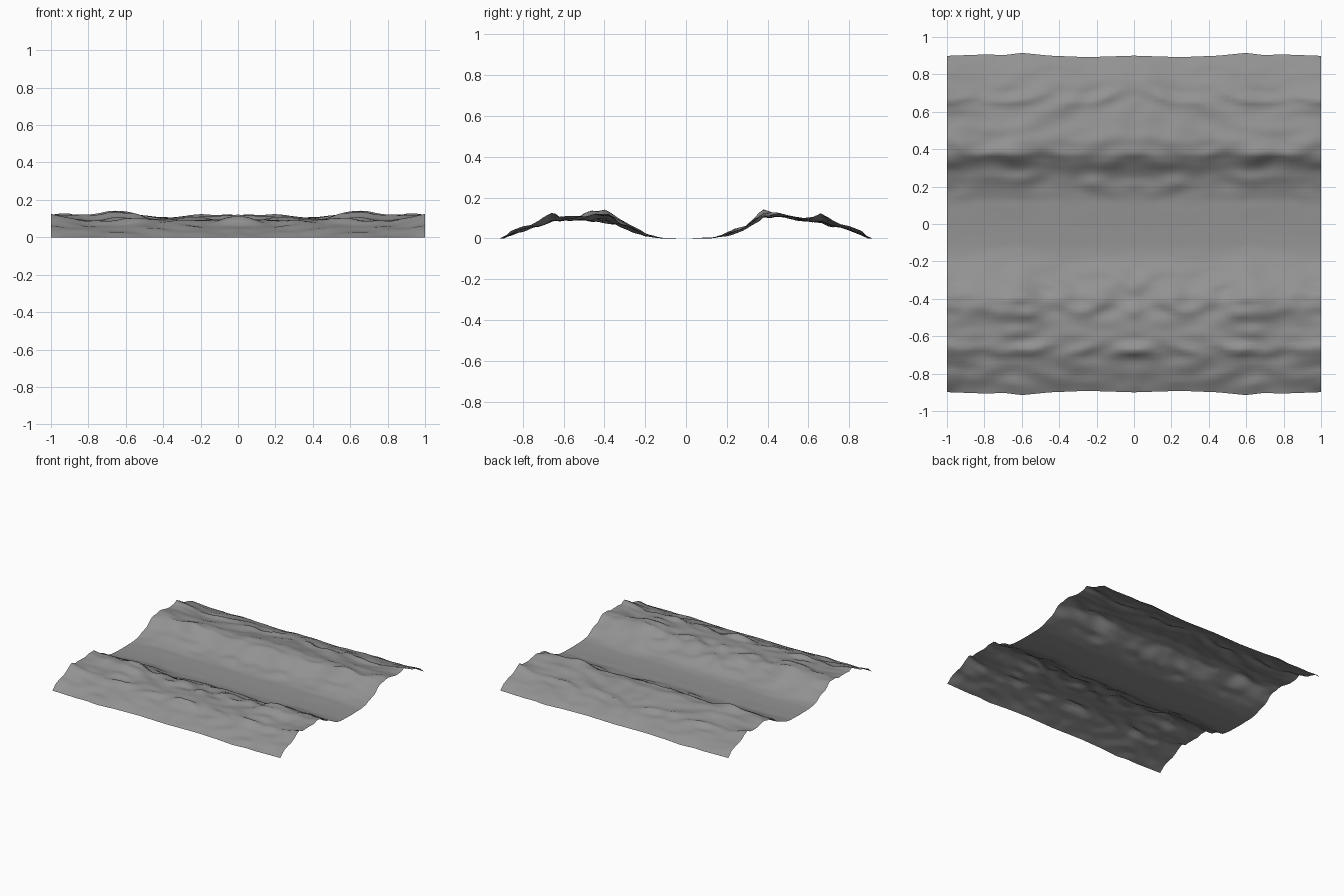
import bpy, bmesh, math
from mathutils import Vector, noise

if "Cube" in bpy.data.objects:
    bpy.data.objects.remove(bpy.data.objects["Cube"])

# Bank cross-sections: (distance from river centre, lowest z, highest z)
FRONT = [(0, 0, 0), (.13, 0, .004), (.2, .010, .024), (.25, .026, .052), (.3, .042, .085),
         (.35, .06, .12), (.39, .074, .142), (.45, .08, .136), (.5, .085, .115),
         (.56, .085, .115), (.62, .08, .105), (.67, .076, .145), (.72, .058, .088),
         (.76, .05, .067), (.8, .034, .06), (.86, .012, .038), (.9, 0, 0)]
BACK = [(0, 0, 0), (.13, 0, .006), (.18, .003, .025), (.24, .02, .053), (.29, .04, .066),
        (.33, .062, .105), (.38, .096, .143), (.45, .1, .13), (.52, .092, .115),
        (.58, .083, .102), (.63, .075, .106), (.67, .066, .145), (.72, .055, .09),
        (.76, .05, .07), (.8, .04, .062), (.86, .018, .038), (.9, 0, 0)]

# How high each ridge stands between its limits, along |x|
INNER_FRONT = [(0, .35), (.25, .25), (.45, .3), (.62, .95), (.8, .65), (1, .7)]
INNER_BACK = [(0, .5), (.2, .55), (.45, .15), (.62, .8), (.8, .5), (1, .55)]
OUTER = [(0, .35), (.2, .15), (.35, .3), (.5, .4), (.65, .25), (.8, .15), (.92, .5), (1, 1)]
EDGE = [(0, .9), (.25, .892), (.45, .9), (.6, .915), (.7, .902), (.78, .907), (1, .899)]


def lerp_table(table, t, col=1):
    for a, b in zip(table, table[1:]):
        if t <= b[0]:
            k = (t - a[0]) / (b[0] - a[0])
            return a[col] + (b[col] - a[col]) * k
    return table[-1][col]


def smooth_table(table, t):
    return sum(lerp_table(table, min(1, abs(t + d))) for d in (-.04, 0, .04)) / 3


def height(x, d, back):
    bank = BACK if back else FRONT
    # ridges wander slightly along the river
    fade = max(0, min(1, (d - .1) / .15, (.9 - d) / .12))
    d += .025 * fade * noise.noise(Vector((abs(x) * 5, d * 3, 14 if back else 20)))
    lo, hi = lerp_table(bank, d, 1), lerp_table(bank, d, 2)
    inner = smooth_table(INNER_BACK if back else INNER_FRONT, abs(x))
    outer = lerp_table(OUTER, abs(x))
    k = min(1, max(0, (d - .48) / .14))
    m = inner * (1 - k) + outer * k
    # small rocky bumps, mirrored in x
    m += .5 * noise.noise(Vector((abs(x) * 7, d * 14, 3 if back else 8)))
    return lo + (hi - lo) * min(1, max(0, m))


# Terrain sheet: river bed with a rocky bank on both sides
NX, NY = 64, 90
bm = bmesh.new()
rows = []
for j in range(NY + 1):
    t = 2 * j / NY - 1
    row = []
    for i in range(NX + 1):
        x = 2 * i / NX - 1
        d = abs(t) * .9
        stretch = 1 + (lerp_table(EDGE, abs(x)) / .9 - 1) * abs(t) ** 6
        row.append(bm.verts.new((x, t * .9 * stretch, height(x, d, t > 0))))
    rows.append(row)
for a, b in zip(rows, rows[1:]):
    for i in range(NX):
        bm.faces.new((a[i], a[i + 1], b[i + 1], b[i]))
mesh = bpy.data.meshes.new("river_valley_terrain")
bm.to_mesh(mesh)
bm.free()
terrain = bpy.data.objects.new("river_valley_terrain", mesh)
bpy.context.collection.objects.link(terrain)
for p in mesh.polygons:
    p.use_smooth = True

# Dark grey rock
rock = bpy.data.materials.new("rock_grey")
rock.diffuse_color = (.29, .29, .29, 1)
rock.use_nodes = True
rock.node_tree.nodes["Principled BSDF"].inputs["Base Color"].default_value = rock.diffuse_color
mesh.materials.append(rock)
